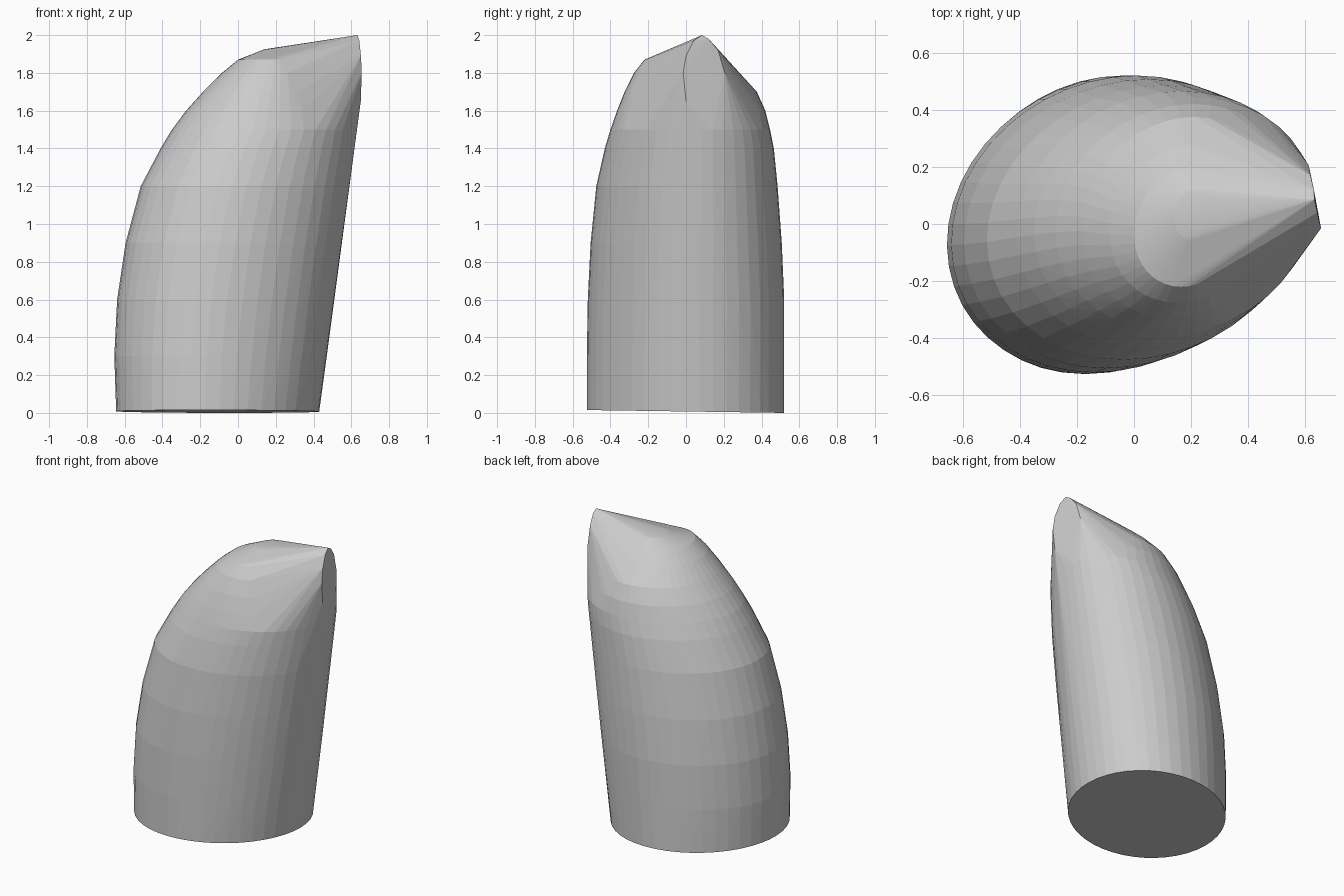
import bpy
import bmesh
from math import sin, cos, pi

cube = bpy.data.objects.get("Cube")
if cube:
    bpy.data.objects.remove(cube, do_unlink=True)

# One plain grey
grey = bpy.data.materials.new("plain grey")
grey.use_nodes = True
colour = (0.6, 0.6, 0.6, 1)
grey.diffuse_color = colour
grey.node_tree.nodes["Principled BSDF"].inputs["Base Color"].default_value = colour

# Cross-sections: height, x min, x max, y min, y max
sections = [
    (0.0, -0.645, 0.43, -0.525, 0.52),
    (0.3, -0.655, 0.47, -0.525, 0.52),
    (0.6, -0.64, 0.51, -0.52, 0.52),
    (0.9, -0.595, 0.55, -0.505, 0.507),
    (1.2, -0.515, 0.59, -0.475, 0.485),
    (1.4, -0.41, 0.615, -0.43, 0.465),
    (1.5, -0.35, 0.63, -0.40, 0.445),
    (1.6, -0.275, 0.58, -0.365, 0.42),
    (1.7, -0.185, 0.52, -0.325, 0.375),
    (1.8, -0.085, 0.45, -0.275, 0.28),
    (1.87, 0.0, 0.38, -0.22, 0.20),
    (1.925, 0.14, 0.30, -0.06, 0.13),
]
# Narrow flat facet at the pointed end: x, y, z
tip = [(0.632, 0.085, 2.0), (0.642, 0.04, 1.97), (0.651, 0.0, 1.89),
       (0.655, -0.015, 1.8), (0.63, 0.12, 1.98), (0.618, 0.17, 1.92),
       (0.612, 0.205, 1.8), (0.61, 0.2, 1.65), (0.65, 0.0, 1.65)]

SIDES = 44
SKEW = 0.13  # turns the widest points a little off the axis

bm = bmesh.new()
for z, x0, x1, y0, y1 in sections:
    for i in range(SIDES):
        a = 2 * pi * i / SIDES
        x = (x0 + x1) / 2 + (x1 - x0) / 2 * cos(a - SKEW)
        y = (y0 + y1) / 2 + (y1 - y0) / 2 * sin(a)
        # The base is cut at a very slight slope
        lift = 0.0075 * (1 - y / 0.52) if z == 0 else 0
        bm.verts.new((x, y, z + lift))
for p in tip:
    bm.verts.new(p)

# Wrap the sections and the tip in one convex skin
hull = bmesh.ops.convex_hull(bm, input=bm.verts)
loose = {g for g in hull["geom_interior"] + hull["geom_unused"]
         if isinstance(g, bmesh.types.BMVert)}
bmesh.ops.delete(bm, geom=list(loose), context='VERTS')
bmesh.ops.dissolve_limit(bm, angle_limit=0.01, verts=bm.verts, edges=bm.edges)
bmesh.ops.recalc_face_normals(bm, faces=bm.faces)

mesh = bpy.data.meshes.new("slanted_horn")
bm.to_mesh(mesh)
bm.free()
mesh.materials.append(grey)
horn = bpy.data.objects.new("slanted_horn", mesh)
bpy.context.collection.objects.link(horn)
